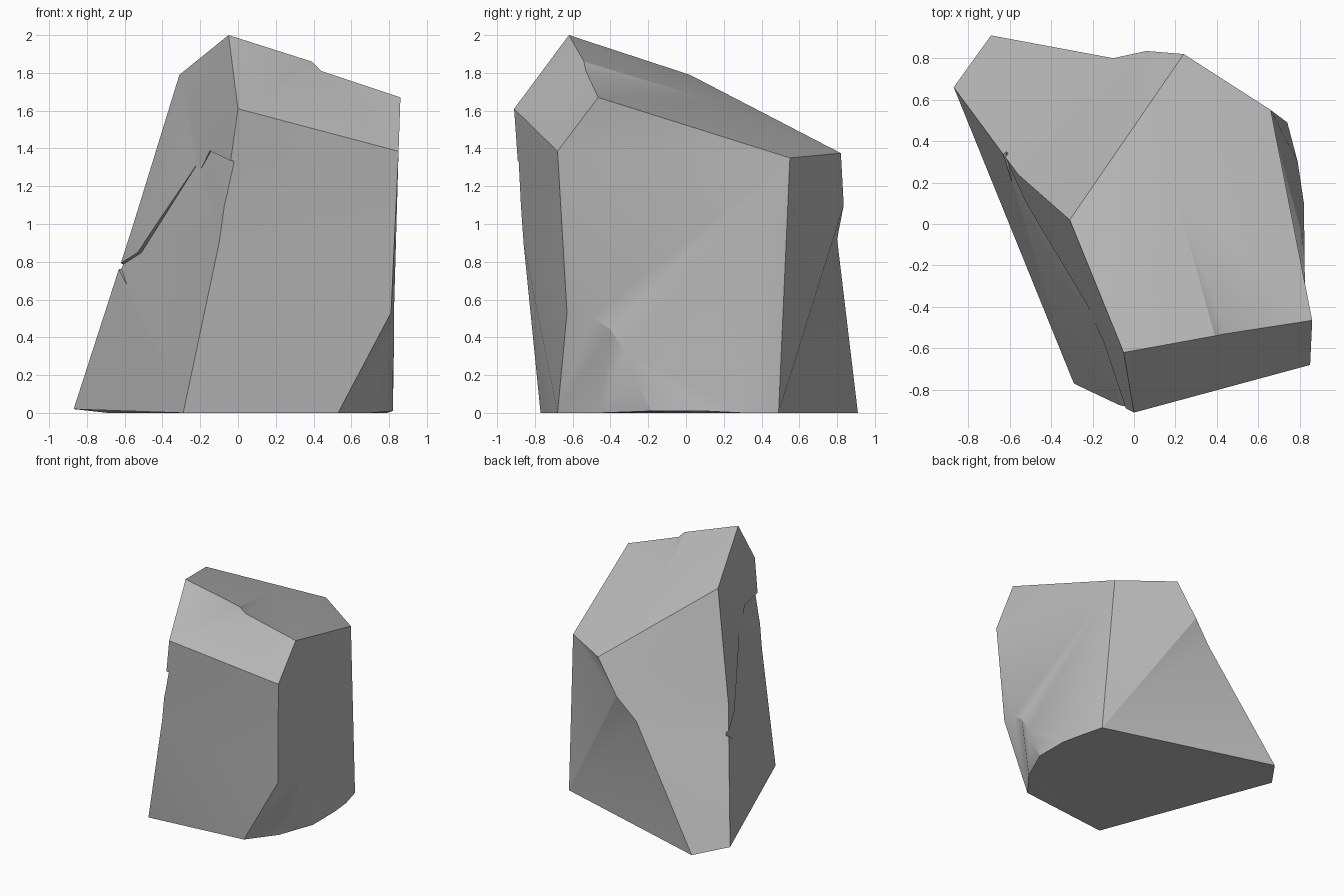
import bpy
import bmesh
import math
from mathutils import Vector

default_cube = bpy.data.objects.get("Cube")
if default_cube:
    bpy.data.objects.remove(default_cube, do_unlink=True)

# One plain stone colour
stone = bpy.data.materials.new("stone grey")
stone.use_nodes = True
grey = (0.5, 0.5, 0.5, 1.0)
stone.diffuse_color = grey
stone.node_tree.nodes["Principled BSDF"].inputs["Base Color"].default_value = grey


def finish_mesh(name, bm):
    bmesh.ops.recalc_face_normals(bm, faces=bm.faces)
    mesh = bpy.data.meshes.new(name)
    bm.to_mesh(mesh)
    bm.free()
    obj = bpy.data.objects.new(name, mesh)
    bpy.context.collection.objects.link(obj)
    mesh.materials.append(stone)
    return obj


# Named corners of the boulder
corners = {
    "peak": (-.05, -.62, 2), "left_top": (-.31, .02, 1.79),
    "back_top": (.24, .82, 1.375), "right_back_top": (.66, .55, 1.35),
    "right_top": (.86, -.465, 1.67), "step_high": (.39, -.54, 1.86),
    "step_low": (.44, -.53, 1.81), "step_end": (.2, .15, 1.65),
    "front_top": (0, -.91, 1.61), "front_mid": (-.1, -.86, .9),
    "right_front_top": (.85, -.68, 1.385),
    "left_mid": (-.56, .24, .98), "back_mid": (-.1, .8, .92),
    "back_bulge": (.06, .835, 1.1),
    "left_base": (-.87, .66, .02), "back_base": (-.69, .91, 0),
    "front_base": (-.29, -.77, 0), "right_back_base": (.74, .49, 0),
    "base_c": (.82, .1, .01), "base_d": (.79, .3, 0),
    # chipped lower corner: curved rim and base
    "rim_a": (.81, -.63, .53), "rim_b": (.825, -.5, .51), "rim_c": (.825, -.4, .44),
    "rim_d": (.825, -.32, .32), "rim_e": (.82, -.27, .17), "rim_f": (.82, -.18, .01),
    "chip_a": (.53, -.68, 0), "chip_b": (.7, -.46, 0),
}
faces = [
    "peak left_top back_top step_end step_high",
    "step_high step_end step_low",
    "step_end right_back_top right_top step_low",
    "step_end back_top right_back_top",
    "peak step_high step_low right_top right_front_top front_top",
    "peak front_top front_mid front_base left_base left_mid left_top",
    "left_top left_mid left_base back_base back_mid back_bulge back_top",
    "back_top back_bulge back_mid back_base right_back_base right_back_top",
    "front_top right_front_top rim_a chip_a front_base front_mid",
    "right_front_top right_top right_back_top right_back_base base_d base_c "
    "rim_f rim_e rim_d rim_c rim_b rim_a",
    "rim_a rim_b chip_a", "rim_b rim_c chip_a", "chip_a rim_c chip_b",
    "rim_c rim_d chip_b", "rim_d rim_e chip_b", "rim_e rim_f chip_b",
    "front_base chip_a chip_b rim_f base_c base_d right_back_base back_base left_base",
]
bm = bmesh.new()
verts = {name: bm.verts.new(co) for name, co in corners.items()}
for names in faces:
    bm.faces.new([verts[n] for n in names.split()])
bmesh.ops.recalc_face_normals(bm, faces=bm.faces)
bmesh.ops.triangulate(bm, faces=bm.faces, ngon_method="BEAUTY")
boulder = finish_mesh("boulder", bm)

# Shallow flake scar on the left face, deepest along its upper ledge
origin = Vector(corners["front_base"])
along = Vector(corners["left_base"]) - origin
rise = Vector(corners["front_top"]) - origin
outward = rise.cross(along).normalized()
if outward.x > 0:
    outward.negate()
outline = [(-.64, .78, .02), (-.53, .85, .02), (-.25, 1.31, .03), (-.22, 1.3, .03),
           (-.17, 1.39, .03), (.08, 1.28, .025), (.04, 1.08, .012),
           (-.2, 1.07, .015), (-.26, .8, -.015), (-.55, .6, -.015)]
bm = bmesh.new()
inner, outer = [], []
for x, z, depth in outline:
    y = origin.y - (outward.x * (x - origin.x) + outward.z * z) / outward.y
    spot = Vector((x, y, z))
    inner.append(bm.verts.new(spot - outward * depth))
    outer.append(bm.verts.new(spot + outward * .08))
bm.faces.new(inner)
bm.faces.new(outer[::-1])
for i in range(len(outline)):
    j = (i + 1) % len(outline)
    bm.faces.new((inner[j], inner[i], outer[i], outer[j]))
bmesh.ops.recalc_face_normals(bm, faces=bm.faces)
bmesh.ops.triangulate(bm, faces=bm.faces)
scar = finish_mesh("flake_scar_cutter", bm)

# Apply the cut and drop the cutter
cut = boulder.modifiers.new("flake scar", "BOOLEAN")
cut.operation = "DIFFERENCE"
cut.solver = "EXACT"
cut.object = scar
bpy.ops.object.select_all(action="DESELECT")
boulder.select_set(True)
bpy.context.view_layer.objects.active = boulder
bpy.ops.object.modifier_apply(modifier=cut.name)
bpy.data.objects.remove(scar, do_unlink=True)

# Soft faces with crisp ridges
bpy.ops.object.shade_smooth_by_angle(angle=math.radians(25))
